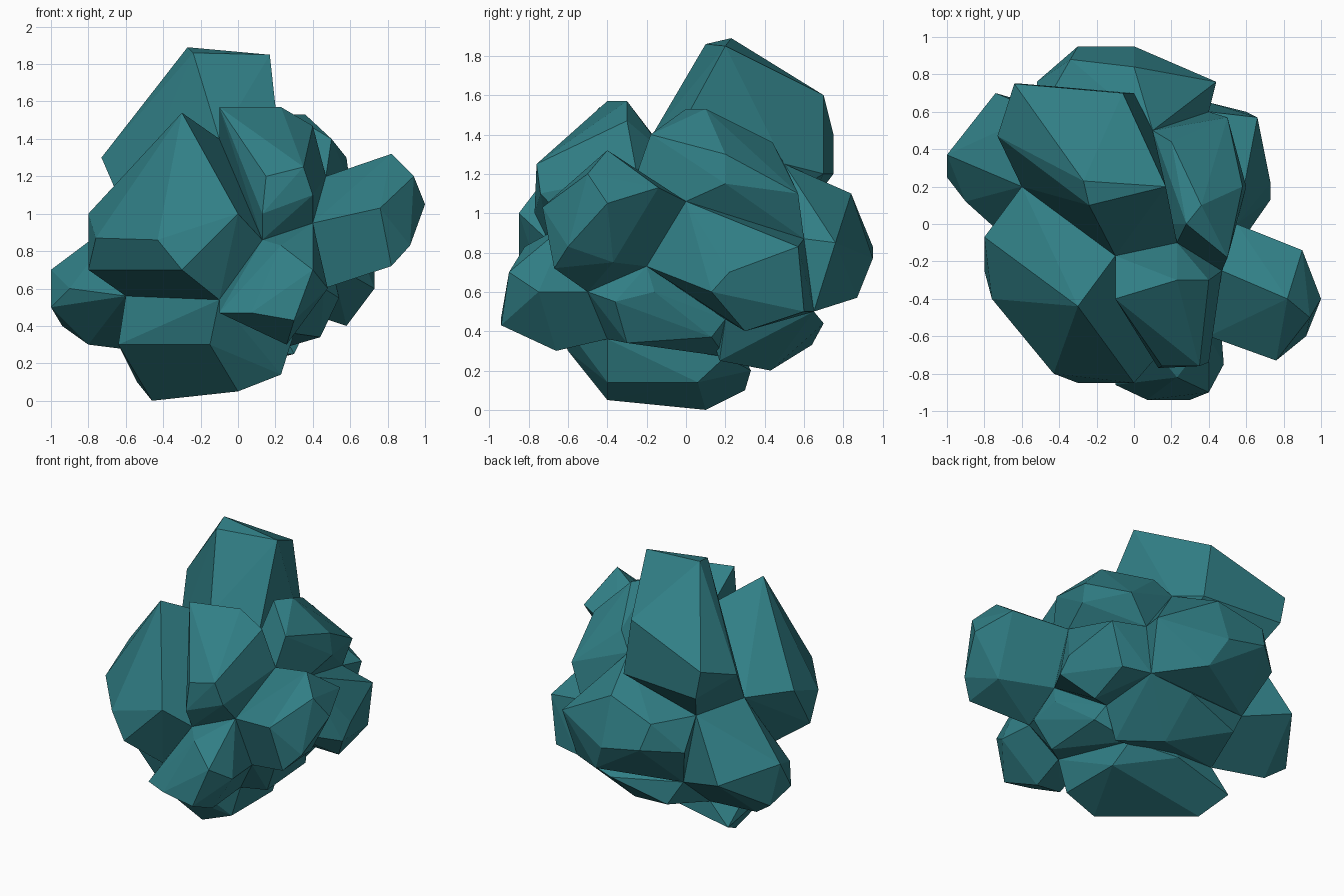
import bpy
import bmesh
import math
from mathutils import Vector

default_cube = bpy.data.objects.get("Cube")
if default_cube:
    bpy.data.objects.remove(default_cube, do_unlink=True)

# Single teal mineral colour
TEAL = (.03, .21, .235, 1)
teal_stone = bpy.data.materials.new("teal_stone")
teal_stone.use_nodes = True
teal_stone.diffuse_color = TEAL
shader = teal_stone.node_tree.nodes["Principled BSDF"]
shader.inputs["Base Color"].default_value = TEAL
shader.inputs["Roughness"].default_value = .8

# The core is a warped dodecahedron; three crystals meet at each valley point
CORE = Vector((0, 0, .8))
VALLEYS = dict(
    a=(-.1, -.17, 1.4), b=(.23, -.1, 1.3), c=(.47, -.25, 1.2),
    d=(.55, 0, 1.06), e=(.5, -.2, .73), f=(.4, -.6, .95),
    g=(.13, -.7, .86), h=(-.1, -.7, .54), i=(-.6, -.15, .56),
    j=(-.6, .2, 1), k=(-.5, .6, 1), l=(.1, .5, 1.25),
    m=(.4, .6, .87), n=(.46, -.5, .6), o=(.3, -.4, .36),
    p=(.4, .2, .46), q=(.4, .65, .5), r=(.2, .2, .27),
    s=(-.4, .3, .25), t=(-.4, .6, .5))


def crystal(name, valley_names, *outer_corners):
    """Blunt crystal rising from the core face bounded by five valleys."""
    base = [VALLEYS[letter] for letter in valley_names]
    bm = bmesh.new()
    for position in [CORE, *base, *outer_corners]:
        bm.verts.new(position)
    hull = bmesh.ops.convex_hull(bm, input=bm.verts[:])
    unused = {item for item in hull["geom_interior"] + hull["geom_unused"]
              if isinstance(item, bmesh.types.BMVert)}
    bmesh.ops.delete(bm, geom=list(unused), context="VERTS")

    # Merge nearly level triangles into broad flat facets
    bmesh.ops.dissolve_limit(bm, angle_limit=math.radians(6),
                             verts=bm.verts[:], edges=bm.edges[:])
    bmesh.ops.recalc_face_normals(bm, faces=bm.faces[:])

    mesh = bpy.data.meshes.new(name)
    bm.to_mesh(mesh)
    bm.free()
    mesh.materials.append(teal_stone)
    crystal_object = bpy.data.objects.new(name, mesh)
    bpy.context.scene.collection.objects.link(crystal_object)


# Crystals on the upper half
crystal("top_spire_crystal", "ablkj",
        (-.27, .23, 1.89), (-.24, .1, 1.86), (.17, .2, 1.85),
        (-.06, .7, 1.6), (-.64, .75, 1.4), (-.73, .47, 1.3),
        (-.6, .75, 1.2), (0, .7, 1.2))

crystal("upper_front_crystal", "abcfg",
        (-.1, -.4, 1.57), (.23, -.3, 1.57), (.4, -.3, 1.47),
        (.15, -.76, 1.2), (.35, -.76, 1.25), (.13, -.77, 1),
        (.4, -.74, 1.1))

crystal("upper_back_left_crystal", "bcdml",
        (.28, 0, 1.53), (.36, .1, 1.53), (.5, -.18, 1.4),
        (.58, .2, 1.3), (.2, .44, 1.36), (.5, .57, 1.1), (.6, .2, 1.15))

# Large crystals around the middle
crystal("front_right_crystal", "aghij",
        (-.8, -.07, 1), (-.8, -.25, .7), (-.3, -.85, .7),
        (0, -.85, 1), (-.3, -.44, 1.54), (-.76, -.4, .87),
        (-.43, -.8, .86))

crystal("left_crystal", "cdenf",
        (.82, -.4, 1.32), (.9, -.14, 1.13), (.83, -.37, .75),
        (.82, -.67, .72), (.76, -.73, 1.03), (.94, -.5, 1.2),
        (1, -.4, 1.05), (.92, -.6, .83))

crystal("right_crystal", "ijkts",
        (-1, .37, .7), (-.86, .3, .8), (-1, .25, .5), (-.9, .12, .6),
        (-.94, .4, .4), (-.8, .35, .3), (-.7, .06, .45), (-.74, .7, .6))

crystal("back_crystal", "klmqt",
        (0, .84, 1.1), (-.3, .95, .83), (0, .95, .77), (-.52, .76, .8),
        (.44, .76, .85), (.1, .87, .57), (-.34, .88, 1))

crystal("back_left_crystal", "depqm",
        (.66, .28, .84), (.66, .57, .83), (.73, .13, .6),
        (.73, .22, .7), (.58, .3, .4), (.6, .6, .5))

# Crystals on the underside
crystal("lower_front_crystal", "fghon",
        (.48, -.75, .6), (.26, -.66, .3), (-.1, -.86, .47),
        (.23, -.82, .83), (.4, -.9, .7), (.07, -.94, .47), (.3, -.94, .43))

crystal("lower_left_crystal", "enorp",
        (.53, -.16, .6), (.54, -.36, .55), (.44, -.3, .34), (.44, .13, .37))

crystal("lower_back_crystal", "pqtsr",
        (.3, .17, .25), (.1, .43, .2), (-.3, .64, .33), (.1, .7, .44),
        (-.35, .4, .3))

crystal("bottom_crystal", "hisro",
        (-.64, -.2, .3), (-.15, -.6, .3), (.23, -.4, .14), (.23, .06, .14),
        (0, -.4, .05), (-.46, .1, 0), (-.54, .3, .1), (-.1, .33, .2))
